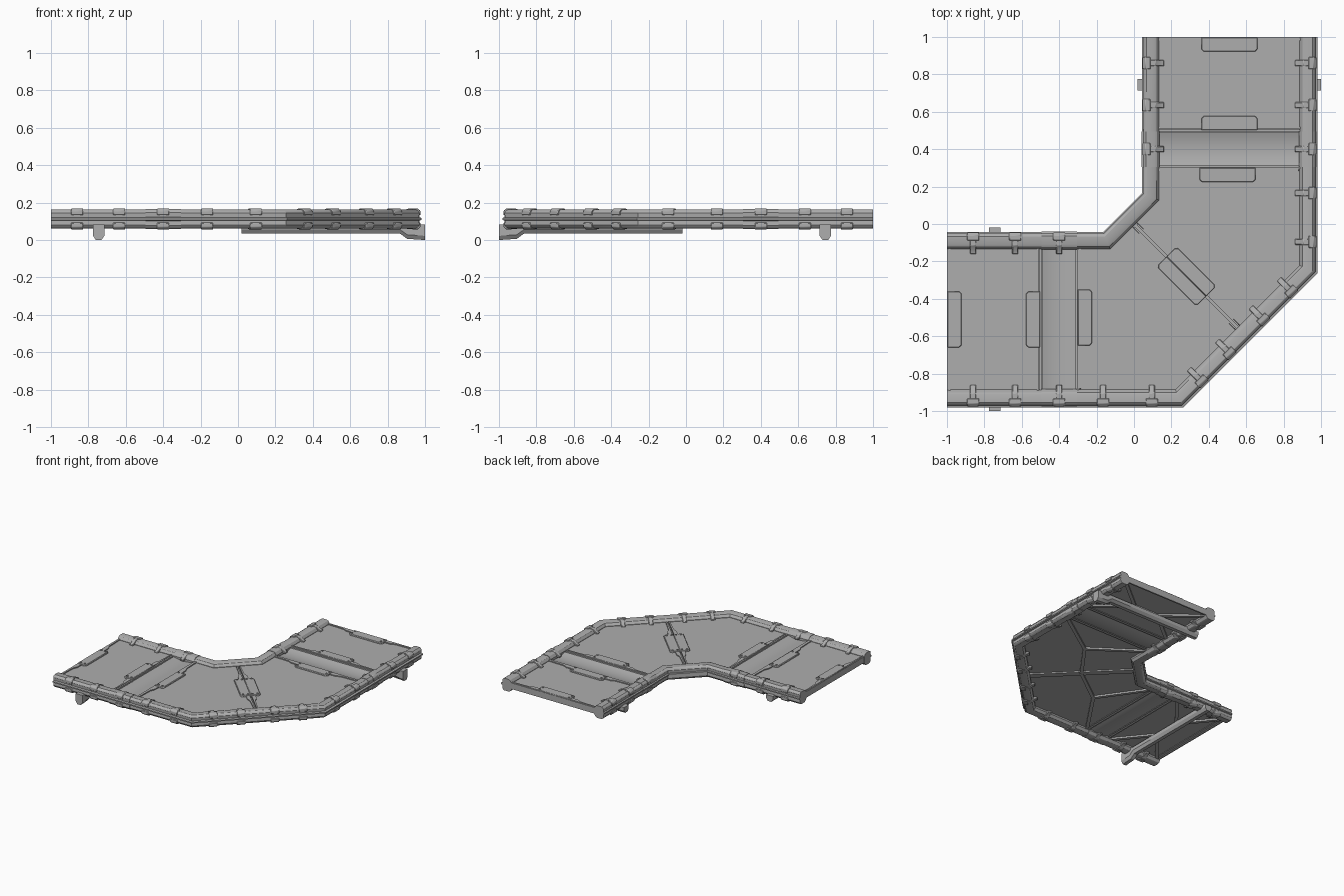
import bpy, bmesh, math
from mathutils import Vector

if "Cube" in bpy.data.objects:
    bpy.data.objects.remove(bpy.data.objects["Cube"])

MID = 0.1125      # mid height of the rails
TOP = 0.135       # floor surface
UNDER = 0.10      # floor underside

grey = bpy.data.materials.new("dark_grey_metal")
grey.diffuse_color = (0.42, 0.42, 0.42, 1)
grey.use_nodes = True
grey.node_tree.nodes["Principled BSDF"].inputs["Base Color"].default_value = grey.diffuse_color


def flip(p):
    """Mirror across the diagonal that joins the two arms."""
    return Vector((-p[1], -p[0], p[2]))


def loft(bm, rings):
    vs = [[bm.verts.new(p) for p in r] for r in rings]
    n = len(vs[0])
    for a, b in zip(vs, vs[1:]):
        for i in range(n):
            j = (i + 1) % n
            bm.faces.new((a[i], a[j], b[j], b[i]))
    bm.faces.new(vs[0])
    bm.faces.new(vs[-1])


def make(name, solids, both=True, bevel=0):
    bm = bmesh.new()
    for rings in solids:
        loft(bm, rings)
        if both:
            loft(bm, [[flip(p) for p in r] for r in rings])
    bmesh.ops.recalc_face_normals(bm, faces=bm.faces)
    me = bpy.data.meshes.new(name)
    bm.to_mesh(me)
    bm.free()
    me.materials.append(grey)
    ob = bpy.data.objects.new(name, me)
    bpy.context.collection.objects.link(ob)
    if bevel:
        m = ob.modifiers.new("bevel", 'BEVEL')
        m.width, m.segments, m.limit_method = bevel, 1, 'ANGLE'
    bpy.ops.object.select_all(action='DESELECT')
    ob.select_set(True)
    bpy.context.view_layer.objects.active = ob
    bpy.ops.object.shade_smooth_by_angle(angle=math.radians(28))
    return ob


def slab(pts, z0, z1):
    return [[Vector((x, y, z)) for x, y in pts] for z in (z0, z1)]


def rect(x0, x1, y0, y1):
    return [(x0, y0), (x1, y0), (x1, y1), (x0, y1)]


def bar(a, b, w, z0, z1):
    a, b = Vector(a), Vector(b)
    d = (b - a).normalized()
    s = Vector((-d.y, d.x)) * w / 2
    return slab([a - s, b - s, b + s, a + s], z0, z1)


def sweep(path, prof, side):
    """Mitred sweep; prof = (offset away from floor, height)."""
    P = [Vector(p) for p in path]
    rings = []
    for i, p in enumerate(P):
        ds = [(P[k + 1] - P[k]).normalized() for k in (i - 1, i) if 0 <= k < len(P) - 1]
        ns = [Vector((d.y, -d.x)) * side for d in ds]
        m = sum(ns, Vector((0, 0))).normalized()
        m /= m.dot(ns[0])
        rings.append([Vector((p.x + m.x * d, p.y + m.y * d, MID + h)) for d, h in prof])
    return rings


# Rails: chamfered upper and lower tubes with a thin ridge between
def rail_profile(ridge, sx=1, sz=1):
    upper = [(ridge, 0.005), (0.038, 0.009), (0.040, 0.032), (0.034, 0.043), (0.024, 0.050),
             (-0.018, 0.050), (-0.030, 0.045), (-0.044, 0.026)]
    full = upper + [(d, -h) for d, h in reversed(upper)]
    return [(d * sx, h * sz) for d, h in full]


fat = rail_profile(.047, 1.06, 1.07)
outer = [(-1, -.93), (.24, -.93), (.93, -.24), (.93, 1)]
inner = [(-1, -.09), (-.145, -.09), (.09, .145), (.09, 1)]
make("outer_rail", [sweep(outer, rail_profile(.052), 1)], both=False)
make("inner_rail", [sweep(inner, rail_profile(.047), -1)], both=False)
make("rail_collars", [sweep([(.93, .305), (.93, .495)], fat, 1),
                      sweep([(.09, .305), (.09, .495)], fat, -1)])

# Floor plates
make("end_floor_panel", [slab(rect(.10, .92, .512, .985), UNDER, TOP)], bevel=.004)
corner = [(.10, .288), (.92, .288), (.92, -.245), (.592, -.573), (-.020, .039), (.10, .159)]
make("corner_floor_panel", [slab(corner, UNDER, TOP)], bevel=.004)
make("corner_seam_backing", [bar((-.03, .03), (.58, -.58), .05, UNDER - .010, TOP - .018)],
     both=False)

# Dished cross channel between the panels
arc = [(.4 + .088 * t / 5, TOP - .002 - .014 * (1 - (t / 5) ** 2)) for t in range(-5, 6)]
arc += [(y, z - .032) for y, z in reversed(arc)]
make("cross_channel", [[[Vector((x, y, z)) for y, z in arc] for x in (.10, .92)]])

# Border ribs at channel and open end, over a recessed backing
make("border_ribs", [slab(rect(.12, .90, y - .006, y + .006), UNDER - .01, TOP + .005)
                     for y in (.30, .50, .993)])
make("rib_backing", [slab(rect(.12, .90, y - .018, y + .018), UNDER - .004, TOP - .018)
                     for y in (.30, .50, .98)])


# Raised hatch tabs with stepped edge trims
def local(pts, o, u, v, z0, z1):
    o, u, v = Vector(o), Vector(u).normalized(), Vector(v).normalized()
    return slab([o + u * a + v * b for a, b in pts], z0, z1)


tab = [(-.15, 0), (.15, 0), (.15, .062), (.138, .075), (-.138, .075), (-.15, .062)]
trim_r = [(.38, .016), (.30, .018), (.235, .020), (.205, .035), (.15, .037)]
trim = [(-.38, .006), (.38, .006)] + trim_r + [(-a, b) for a, b in reversed(trim_r)]
seams = [((.51, .997), (1, 0), (0, -1)), ((.51, .502), (1, 0), (0, 1)),
         ((.50, .300), (1, 0), (0, -1)), ((.28, -.28), (1, -1), (1, 1))]
tabs, trims, bolts = [], [], []
for o, u, v in seams:
    tabs.append(local(tab, o, u, v, TOP - .01, TOP + .012))
    trims.append(local(trim, o, u, v, TOP - .01, TOP + .008))
    for a in (-.132, .132):
        for b in (.018, .055):
            hexa = [(a + .008 * math.cos(k * math.pi / 3), b + .008 * math.sin(k * math.pi / 3))
                    for k in range(6)]
            bolts.append(local(hexa, o, u, v, TOP, TOP + .017))
make("hatch_tabs", tabs, bevel=.003)
make("edge_trims", trims)
make("tab_bolts", bolts)

# Clamps gripping the rails from above and below
head = [(.002, .03), (.002, .057), (.030, .057), (.045, .044), (.045, .020), (.03, .020)]
stem = [(.012, .040), (.012, .055), (-.024, .055), (-.050, .036), (-.070, .031),
        (-.070, .016), (-.040, .016)]
clamps = []


def clamp(pos, out):
    o = Vector(out).normalized()
    t = Vector((-o.y, o.x))
    for pr, w in ((head, .032), (stem, .016)):
        for s in (1, -1):
            rings = []
            for e in (-w, w):
                ring = []
                for d, h in pr:
                    q = Vector(pos) + o * d + t * e
                    ring.append(Vector((q.x, q.y, MID + s * h)))
                rings.append(ring)
            clamps.append(rings)


for y in (.86, .635, .40, .165, -.095):
    clamp((.93, y), (1, 0))
for y in (.86, .635, .40):
    clamp((.09, y), (-1, 0))
for x in (.825, .675):
    clamp((x, x - 1.17), (1, -1))
make("rail_clamps", clamps, bevel=.003)

# Underside bracing
braces = []
for a, b in [((.13, .53), (.40, .75)), ((.13, .97), (.40, .75)), ((.40, .75), (.62, .75)),
             ((.62, .75), (.89, .53)), ((.62, .75), (.89, .97)),
             ((.13, .28), (.50, .02)), ((.88, .28), (.50, .02)), ((.28, -.28), (.50, .02))]:
    braces.append(bar(a, b, .026, UNDER - .014, UNDER + .005))
make("underside_braces", braces)

# Support beams under each arm, dropping to a foot at the outer end
rings = []
for x, b in ((.02, .035), (.865, .035), (.905, .006), (1.0, 0)):
    sec = [(-.03, .084), (-.03, b + .022), (-.015, b), (.015, b), (.03, b + .022), (.03, .084)]
    rings.append([Vector((x, .745 + y, z)) for y, z in sec])
make("support_beams", [rings])
